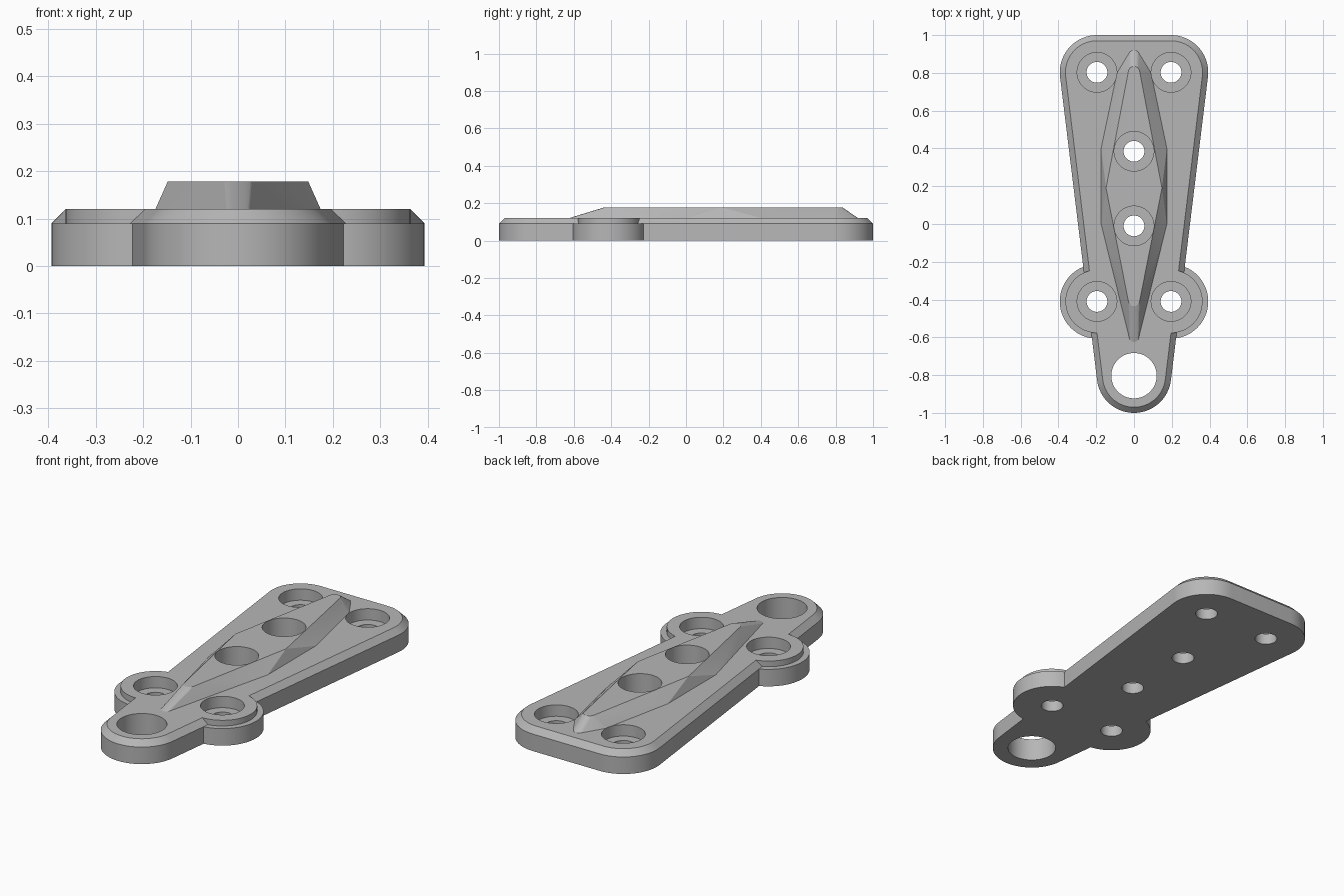
import bpy, bmesh, math

if "Cube" in bpy.data.objects:
    bpy.data.objects.remove(bpy.data.objects["Cube"], do_unlink=True)

grey = bpy.data.materials.new("plain grey")
grey.use_nodes = True
colour = (0.47, 0.47, 0.47, 1)
grey.diffuse_color = colour
grey.node_tree.nodes["Principled BSDF"].inputs["Base Color"].default_value = colour

SEG = 64
EDGE, TOP, RIDGE = 0.09, 0.12, 0.178      # heights
R, INSET = 0.197, 0.03                    # outer radius, chamfer size
HX, BACK, FRONT, EAR = 0.196, 0.803, -0.803, -0.41


def ring(x, y, z, r, n=SEG):
    return [(x + r * math.cos(2 * math.pi * i / n),
             y + r * math.sin(2 * math.pi * i / n), z) for i in range(n)]


def hull(name, points):
    """Convex solid around the points, with flat areas merged."""
    bm = bmesh.new()
    for p in points:
        bm.verts.new(p)
    res = bmesh.ops.convex_hull(bm, input=bm.verts)
    junk = {g for g in res["geom_interior"] + res["geom_unused"]
            if isinstance(g, bmesh.types.BMVert)}
    bmesh.ops.delete(bm, geom=list(junk), context='VERTS')
    bmesh.ops.dissolve_limit(bm, angle_limit=math.radians(0.5),
                             verts=bm.verts, edges=bm.edges)
    bmesh.ops.recalc_face_normals(bm, faces=bm.faces)
    mesh = bpy.data.meshes.new(name)
    bm.to_mesh(mesh)
    bm.free()
    mesh.materials.append(grey)
    ob = bpy.data.objects.new(name, mesh)
    bpy.context.collection.objects.link(ob)
    return ob


def cylinder(name, x, y, r, z0, z1):
    return hull(name, ring(x, y, z0, r) + ring(x, y, z1, r))


def combine(target, tool, operation):
    mod = target.modifiers.new(tool.name, 'BOOLEAN')
    mod.operation, mod.solver, mod.object = operation, 'EXACT', tool
    bpy.context.view_layer.objects.active = target
    bpy.ops.object.modifier_apply(modifier=mod.name)
    bpy.data.objects.remove(tool, do_unlink=True)


# Tapered base plate with a chamfered upper rim
corners = [(-HX, BACK), (HX, BACK), (0, FRONT)]
levels = [(0, R), (EDGE, R), (TOP, R - INSET)]
plate = hull("mounting_plate", [p for x, y in corners for z, r in levels
                                for p in ring(x, y, z, r)])

# Stepped round ears at the sides
for side in (-1, 1):
    for r, h in ((R, EDGE), (R - INSET, TOP)):
        combine(plate, cylinder("ear", side * HX, EAR, r, 0, h), 'UNION')

# Faceted central ridge, rounded at both ends
foot = [(s * x, y) for s in (-1, 1) for x, y in ((0.09, 0.8), (0.174, 0.4), (0.174, 0))]
points = [(x, y, z) for x, y in foot for z in (0.1, TOP)]
for z in (0.1, TOP):
    points += ring(0, 0.89, z, 0.03, 24) + ring(0, -0.6, z, 0.025, 24)
points += [(s * 0.148, 0.19, RIDGE) for s in (-1, 1)]
points += ring(0, 0.805, RIDGE, 0.03, 24) + ring(0, -0.405, RIDGE, 0.03, 24)
combine(plate, hull("ridge", points), 'UNION')

# Counterbored screw holes and the large front hole
screws = [(s * HX, y) for s in (-1, 1) for y in (BACK, EAR)] + [(0, 0.385), (0, -0.01)]
for x, y in screws:
    combine(plate, cylinder("counterbore", x, y, 0.105, 0.06, 0.3), 'DIFFERENCE')
    combine(plate, cylinder("screw_hole", x, y, 0.055, -0.1, 0.2), 'DIFFERENCE')
combine(plate, cylinder("front_hole", 0, FRONT, 0.12, -0.1, 0.3), 'DIFFERENCE')

# Smooth the round walls, keep the facets crisp
bpy.ops.object.select_all(action='DESELECT')
plate.select_set(True)
bpy.context.view_layer.objects.active = plate
bpy.ops.object.shade_smooth_by_angle(angle=math.radians(14))
